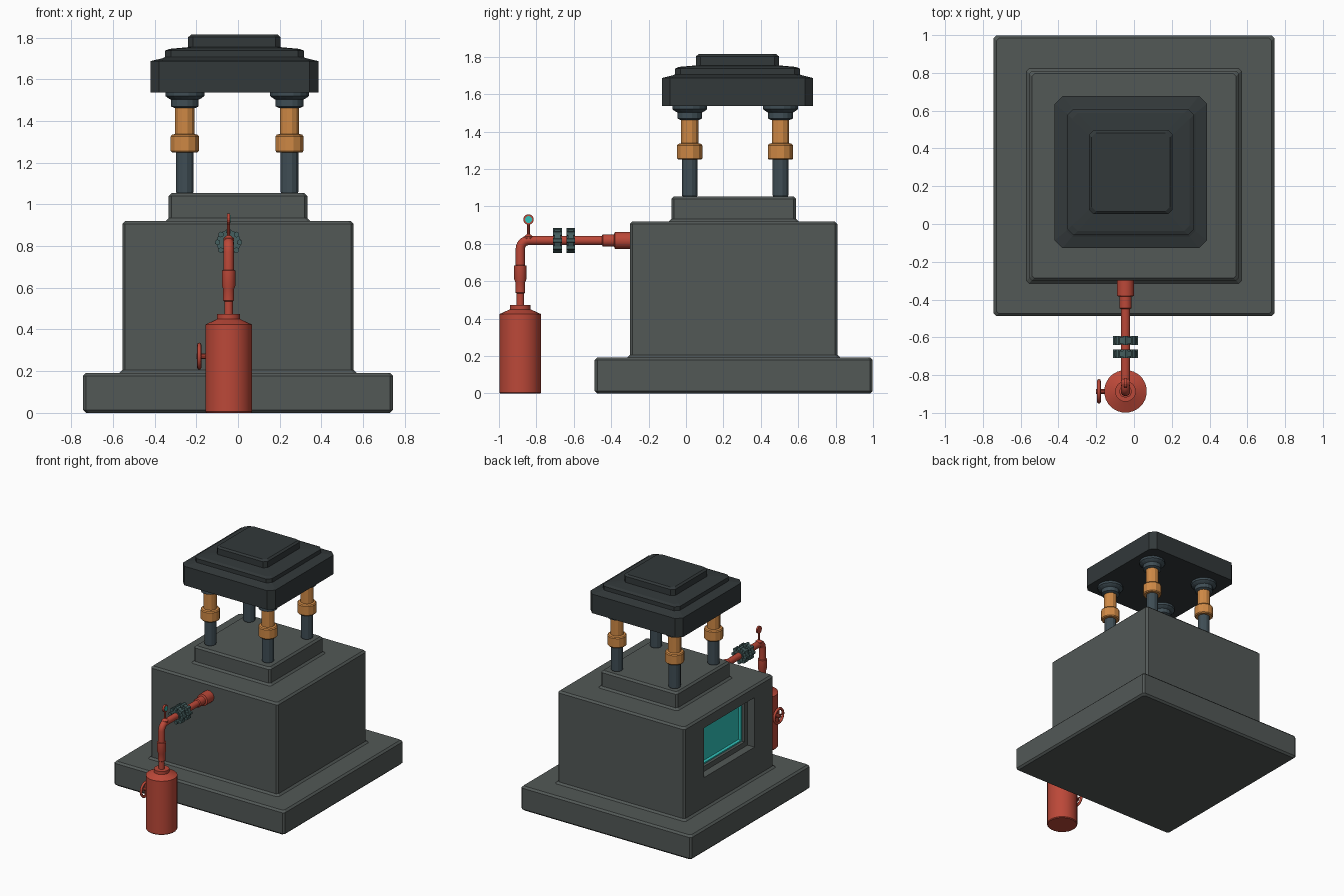
import bpy, bmesh, math
from mathutils import Vector, Matrix

if "Cube" in bpy.data.objects:
    bpy.data.objects.remove(bpy.data.objects["Cube"])


def material(name, rgb):
    m = bpy.data.materials.new(name)
    m.diffuse_color = (*rgb, 1)
    m.use_nodes = True
    m.node_tree.nodes["Principled BSDF"].inputs["Base Color"].default_value = m.diffuse_color
    return m


STONE = material("stone_grey", (0.085, 0.098, 0.094))
DARK = material("dark_slate", (0.032, 0.04, 0.042))
STEEL = material("blue_steel", (0.05, 0.075, 0.09))
ORANGE = material("copper_orange", (0.62, 0.25, 0.06))
RED = material("valve_red", (0.5, 0.065, 0.04))
TEAL = material("teal_glass", (0.03, 0.55, 0.5))
FLANGE = material("flange_green", (0.06, 0.115, 0.115))


def finish(name, bm, mat, smooth=None):
    bmesh.ops.recalc_face_normals(bm, faces=bm.faces)
    me = bpy.data.meshes.new(name)
    bm.to_mesh(me)
    bm.free()
    ob = bpy.data.objects.new(name, me)
    bpy.context.collection.objects.link(ob)
    me.materials.append(mat)
    if smooth:
        bpy.ops.object.select_all(action='DESELECT')
        ob.select_set(True)
        bpy.context.view_layer.objects.active = ob
        bpy.ops.object.shade_smooth_by_angle(angle=math.radians(smooth))
    return ob


def skin(bm, rings):
    """Join equal-sized vertex loops and cap both ends."""
    loops = [[bm.verts.new(p) for p in r] for r in rings]
    n = len(loops[0])
    for a, b in zip(loops, loops[1:]):
        for i in range(n):
            j = (i + 1) % n
            bm.faces.new((a[i], a[j], b[j], b[i]))
    bm.faces.new(loops[0][::-1])
    bm.faces.new(loops[-1])


def stepped_block(name, centre, profile, mat):
    """Square tiers with cut corners; profile rows are half size, z, corner cut."""
    rings = []
    for h, z, c in profile:
        k = h - c
        pts = [(h, -k), (h, k), (k, h), (-k, h), (-h, k), (-h, -k), (-k, -h), (k, -h)]
        rings.append([(centre[0] + x, centre[1] + y, z) for x, y in pts])
    bm = bmesh.new()
    skin(bm, rings)
    return finish(name, bm, mat)


def add_lathe(bm, origin, axis, profile, sides):
    """Round part; profile rows are radius, distance along axis."""
    rot = Vector((0, 0, 1)).rotation_difference(Vector(axis)).to_matrix().to_4x4()
    m = Matrix.Translation(origin) @ rot
    ang = [2 * math.pi * (i + 0.5) / sides for i in range(sides)]
    skin(bm, [[m @ Vector((r * math.cos(a), r * math.sin(a), d)) for a in ang] for r, d in profile])


def lathe(name, origin, axis, profile, mat, sides=16, smooth=None):
    bm = bmesh.new()
    add_lathe(bm, origin, axis, profile, sides)
    return finish(name, bm, mat, smooth)


def box(bm, lo, hi):
    lo, hi = Vector(lo), Vector(hi)
    m = Matrix.Translation((lo + hi) / 2) @ Matrix.Diagonal((*(hi - lo), 1))
    return bmesh.ops.create_cube(bm, size=1, matrix=m)["verts"]


# Stepped housing with bevelled edges
b = 0.014
housing = stepped_block("housing", (0, 0.255), [
    (0.743 - b, 0, b), (0.743, b, b), (0.743, 0.192 - b, b), (0.743 - b, 0.192, b),
    (0.555 + b, 0.192, b), (0.555, 0.192 + b, b), (0.555, 0.92 - b, b), (0.555 - b, 0.92, b),
    (0.333 + b, 0.92, b), (0.333, 0.92 + b, b), (0.333, 1.054 - b, b), (0.333 - b, 1.054, b)], STONE)

# Recessed window opening on the left side
for lo, hi in (((-0.65, -0.06, 0.44), (-0.495, 0.57, 0.83)),
               ((-0.65, -0.02, 0.48), (-0.43, 0.53, 0.79))):
    bm = bmesh.new()
    box(bm, lo, hi)
    cutter = finish("window_cutter", bm, STONE)
    cutter.hide_render = True
    mod = housing.modifiers.new("window", 'BOOLEAN')
    mod.object, mod.operation, mod.solver = cutter, 'DIFFERENCE', 'EXACT'
    bpy.context.view_layer.objects.active = housing
    bpy.ops.object.modifier_apply(modifier=mod.name)
    bpy.data.objects.remove(cutter)

# Glass pane with a shallow rim
bm = bmesh.new()
box(bm, (-0.45, -0.018, 0.482), (-0.432, 0.528, 0.788))
for y in (-0.018, 0.518):
    box(bm, (-0.475, y, 0.482), (-0.45, y + 0.01, 0.788))
for z in (0.482, 0.778):
    box(bm, (-0.475, -0.008, z), (-0.45, 0.518, z + 0.01))
finish("window_glass", bm, TEAL)

# Tiered roof cap
stepped_block("roof_cap", (-0.017, 0.275), [
    (0.403, 1.537, 0.042), (0.403, 1.687, 0.042), (0.342, 1.702, 0.03),
    (0.334, 1.706, 0.03), (0.334, 1.737, 0.03), (0.312, 1.746, 0.03),
    (0.222, 1.754, 0.024), (0.222, 1.802, 0.024), (0.208, 1.814, 0.024)], DARK)

# Four columns with sleeves and top flanges
for x, side in ((-0.255, "left"), (0.247, "right")):
    for y, end in ((0.02, "front"), (0.505, "back")):
        tag = f"{end}_{side}_"
        lathe(tag + "column", (x, y, 0), (0, 0, 1),
              [(0.038, 1.05), (0.044, 1.06), (0.044, 1.48)], STEEL, 12)
        lathe(tag + "sleeve", (x, y, 0), (0, 0, 1),
              [(0.064, 1.25), (0.07, 1.257), (0.07, 1.326), (0.064, 1.334),
               (0.048, 1.338), (0.048, 1.47)], ORANGE, 12)
        lathe(tag + "flange", (x, y, 0), (0, 0, 1),
              [(0.05, 1.462), (0.068, 1.47), (0.068, 1.502), (0.082, 1.51),
               (0.095, 1.52), (0.095, 1.54)], STEEL, 16)

# Gas tank and its neck
TX, TY, PZ = -0.045, -0.886, 0.818
lathe("tank", (TX, TY, 0), (0, 0, 1),
      [(0.108, 0), (0.113, 0.006), (0.113, 0.424), (0.055, 0.45), (0.055, 0.474)], RED, 24, 30)
lathe("tank_fitting", (TX, TY, 0), (0, 0, 1),
      [(0.021, 0.47), (0.021, 0.535), (0.027, 0.54), (0.027, 0.595), (0.033, 0.61),
       (0.033, 0.683), (0.024, 0.686)], RED, 16, 30)

# Bent pipe from the tank to the housing
R = 0.045
path = [(TX, TY, 0.67)]
path += [(TX, TY + R - R * math.cos(t), PZ - R + R * math.sin(t))
         for t in (i * math.pi / 12 for i in range(7))]
path.append((TX, -0.30, PZ))
dirs = [Vector((0, math.sin(t), math.cos(t))) for t in
        [0] + [i * math.pi / 12 for i in range(7)] + [math.pi / 2]]
rings = []
for p, d in zip(path, dirs):
    side, up = Vector((1, 0, 0)), d.cross(Vector((1, 0, 0)))
    rings.append([Vector(p) + 0.025 * (math.cos(a) * side + math.sin(a) * up)
                  for a in (2 * math.pi * i / 16 for i in range(16))])
bm = bmesh.new()
skin(bm, rings)
finish("pipe", bm, RED, 35)
lathe("wall_socket", (TX, -0.45, PZ), (0, 1, 0),
      [(0.025, 0), (0.033, 0.005), (0.033, 0.065), (0.046, 0.07), (0.046, 0.155)], RED, 16, 30)

# Bolted pipe flanges
for n, y in enumerate((-0.687, -0.617)):
    bm = bmesh.new()
    add_lathe(bm, (TX, y - 0.015, PZ), (0, 1, 0), [(0.059, 0), (0.059, 0.03)], 16)
    add_lathe(bm, (TX, y - 0.022, PZ), (0, 1, 0), [(0.034, 0), (0.034, 0.044)], 16)
    for i in range(8):
        a = math.pi * i / 4
        add_lathe(bm, (TX + 0.053 * math.cos(a), y - 0.023, PZ + 0.053 * math.sin(a)),
                  (0, 1, 0), [(0.014, 0), (0.014, 0.046)], 6)
    finish(f"pipe_flange_{n + 1}", bm, FLANGE)

# Pressure gauge on top of the bend
GY = -0.842
lathe("gauge_stem", (TX, GY, 0), (0, 0, 1),
      [(0.026, 0.825), (0.026, 0.838), (0.008, 0.852), (0.008, 0.91)], RED, 10)
lathe("gauge_case", (TX - 0.007, GY, 0.93), (1, 0, 0), [(0.028, 0), (0.028, 0.014)], RED, 16)
lathe("gauge_dial", (TX + 0.005, GY, 0.93), (1, 0, 0), [(0.019, 0), (0.019, 0.004)], TEAL, 16)

# Hand wheel on the tank side
WX, WZ = -0.186, 0.272
bm = bmesh.new()
N, M = 20, 8
grid = []
for i in range(N):
    a = 2 * math.pi * i / N
    row = []
    for j in range(M):
        c = 2 * math.pi * j / M
        r = 0.055 + 0.01 * math.cos(c)
        row.append(bm.verts.new((WX + 0.01 * math.sin(c), TY + r * math.cos(a), WZ + r * math.sin(a))))
    grid.append(row)
for i in range(N):
    for j in range(M):
        p, q = grid[i], grid[(i + 1) % N]
        k = (j + 1) % M
        bm.faces.new((p[j], q[j], q[k], p[k]))
for i in range(4):
    a = math.pi * i / 2
    add_lathe(bm, (WX, TY, WZ), (0, math.cos(a), math.sin(a)), [(0.006, 0), (0.006, 0.052)], 6)
finish("hand_wheel", bm, RED, 50)
lathe("hand_wheel_stem", (-0.2, TY, WZ), (1, 0, 0), [(0.013, 0), (0.013, 0.06)], RED, 10)
